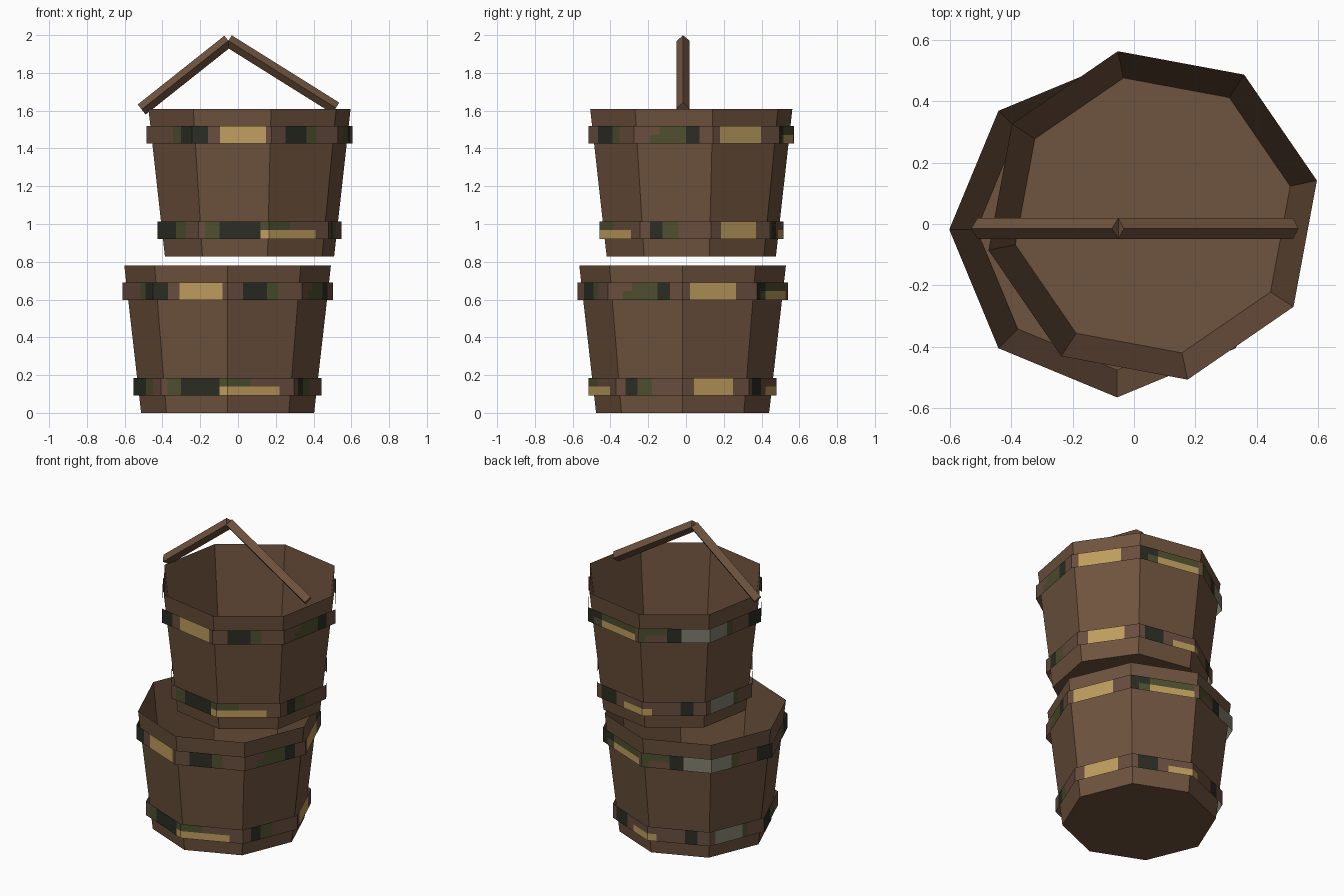
import bpy, bmesh, math
from mathutils import Vector

if "Cube" in bpy.data.objects:
    bpy.data.objects.remove(bpy.data.objects["Cube"])


def material(name, rgb):
    # sRGB 0-255 to linear diffuse colour
    lin = [(c / 255 / 12.92) if c < 11 else ((c / 255 + 0.055) / 1.055) ** 2.4 for c in rgb]
    m = bpy.data.materials.new(name)
    m.diffuse_color = (*lin, 1)
    m.use_nodes = True
    m.node_tree.nodes["Principled BSDF"].inputs["Base Color"].default_value = m.diffuse_color
    return m


wood = material("wood_brown", (111, 83, 62))
hoop_colors = {
    "B": material("hoop_brown", (104, 77, 62)),
    "D": material("hoop_black_green", (43, 45, 36)),
    "O": material("hoop_olive", (78, 79, 46)),
    "T": material("hoop_tan", (190, 156, 94)),
    "G": material("hoop_grey", (126, 126, 110)),
}
keys = list(hoop_colors)


def finish(name, bm, mats):
    bmesh.ops.remove_doubles(bm, verts=bm.verts, dist=0.0005)
    me = bpy.data.meshes.new(name)
    bm.to_mesh(me)
    bm.free()
    for m in mats:
        me.materials.append(m)
    ob = bpy.data.objects.new(name, me)
    bpy.context.collection.objects.link(ob)
    return ob


def corner(c, r, k, turn, z):
    a = math.radians(45 * k + turn)
    return Vector((c[0] + r * math.cos(a), c[1] + r * math.sin(a), z))


# Eight-sided open tub: thin flared wall plus floor
def tub(name, c, turn, z0, z1):
    bm = bmesh.new()
    lo = [bm.verts.new(corner(c, 0.458, k, turn, z0)) for k in range(8)]
    hi = [bm.verts.new(corner(c, 0.547, k, turn, z1)) for k in range(8)]
    for k in range(8):
        j = (k + 1) % 8
        bm.faces.new((lo[k], lo[j], hi[j], hi[k]))
    bm.faces.new(lo[::-1])
    finish(name, bm, [wood])


# Patch pattern for each of the eight hoop sides: colour (or top + bottom
# colour) followed by where the patch ends, in percent of the side
UPPER = ["B10 T72 B100", "D12 DO28 OT93 B100", "O10 OB40 D60 G100", "G33 O45 B75 D100",
         "B58 O75 D100", "D20 B35 T93 B100", "B21 D53 O68 B100", "B20 BO32 O66 D83 B100"]
LOWER = ["B17 T76 B100", "B10 D43 B60 BT100", "BT15 B60 D80 B100", "B10 G60 O70 B100",
         "D45 O70 B100", "B10 O30 D88 OT100", "OT35 BT78 B100", "B14 D32 O54 B100"]


# Open ribbon hoop with the patches cut as faces
def hoop(name, c, turn, r, z0, z1, pattern):
    bm = bmesh.new()
    for k, side in enumerate(pattern):
        t0 = 0
        for patch in side.split():
            cols = patch.rstrip("0123456789")
            t1 = int(patch[len(cols):]) / 100
            zm = (z0 + z1) / 2
            for col, za, zb in ((cols[-1], z0, zm), (cols[0], zm, z1)):
                def at(t, z):
                    return bm.verts.new(corner(c, r, k, turn, z).lerp(corner(c, r, k + 1, turn, z), t))
                f = bm.faces.new((at(t0, za), at(t1, za), at(t1, zb), at(t0, zb)))
                f.material_index = keys.index(col)
            t0 = t1
    finish(name, bm, hoop_colors.values())


# Two stacked buckets, the upper one turned slightly
for label, c, turn, z in (("lower", (-0.055, -0.018), 0, 0), ("upper", (0.061, 0.028), 12, 0.828)):
    tub(label + "_bucket", c, turn, z, z + 0.78)
    hoop(label + "_bucket_bottom_hoop", c, turn, 0.498, z + 0.093, z + 0.185, LOWER)
    hoop(label + "_bucket_top_hoop", c, turn, 0.557, z + 0.598, z + 0.69, UPPER)


# Handle bar: square section standing on its edge
def bar(name, p, q, h=0.034):
    p, q = Vector(p), Vector(q)
    side = Vector((0, 1, 0))
    up = (q - p).normalized().cross(side)
    offs = [up * h, side * h, -up * h, -side * h]
    bm = bmesh.new()
    a = [bm.verts.new(p + o) for o in offs]
    b = [bm.verts.new(q + o) for o in offs]
    for i in range(4):
        j = (i + 1) % 4
        bm.faces.new((a[i], a[j], b[j], b[i]))
    bm.faces.new(a[::-1])
    bm.faces.new(b)
    bmesh.ops.recalc_face_normals(bm, faces=bm.faces)
    finish(name, bm, [wood])


bar("handle_left", (-0.51, -0.015, 1.606), (-0.051, -0.015, 1.97))
bar("handle_right", (-0.051, -0.015, 1.97), (0.518, -0.015, 1.614))
